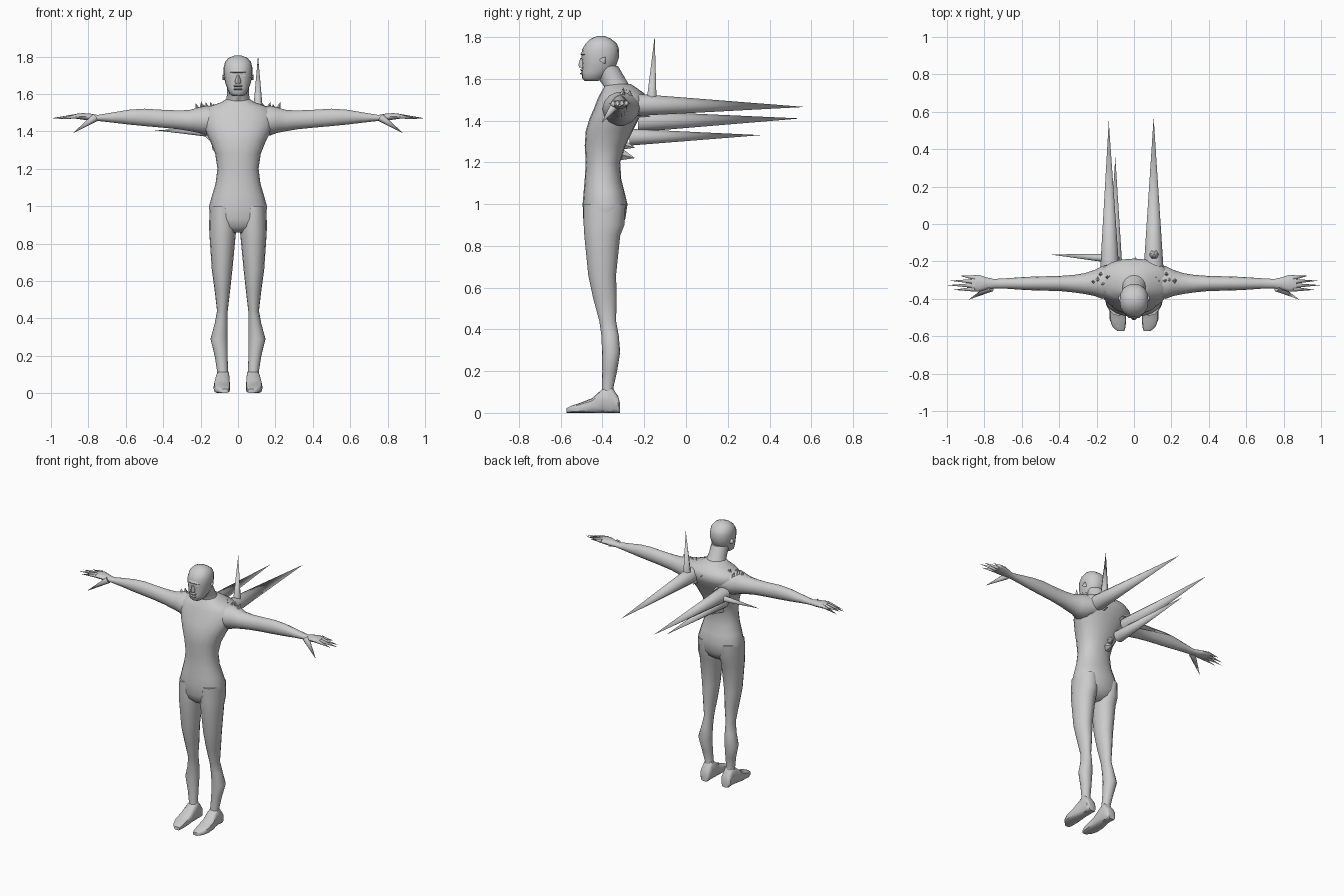
import bpy, bmesh, math, random
from mathutils import Vector

random.seed(4)
grey = bpy.data.materials.new("grey")
grey.diffuse_color = (0.6, 0.6, 0.6, 1)


def finish(bm, name, angle=45):
    bmesh.ops.recalc_face_normals(bm, faces=bm.faces)
    me = bpy.data.meshes.new(name)
    bm.to_mesh(me)
    bm.free()
    me.materials.append(grey)
    ob = bpy.data.objects.new(name, me)
    bpy.context.collection.objects.link(ob)
    for o in bpy.context.selected_objects:
        o.select_set(False)
    ob.select_set(True)
    bpy.context.view_layer.objects.active = ob
    bpy.ops.object.shade_smooth_by_angle(angle=math.radians(angle))
    return ob


def loft(name, axis, rings, side=1, n=16, power=1.0):
    """Skin over rounded rings (t, a0, a1, b0, b1); a and b are the other two axes in order."""
    bm = bmesh.new()
    loops = []
    for t, a0, a1, b0, b1 in rings:
        loop = []
        for i in range(n):
            w = 2 * math.pi * i / n
            c, s = math.cos(w), math.sin(w)
            a = (a0 + a1) / 2 + (a1 - a0) / 2 * math.copysign(abs(c) ** power, c)
            b = (b0 + b1) / 2 + (b1 - b0) / 2 * math.copysign(abs(s) ** power, s)
            x, y, z = {"X": (t, a, b), "Y": (a, t, b), "Z": (a, b, t)}[axis]
            loop.append(bm.verts.new((x * side, y, z)))
        loops.append(loop)
    for p, q in zip(loops, loops[1:]):
        for i in range(n):
            j = (i + 1) % n
            bm.faces.new((p[i], p[j], q[j], q[i]))
    bm.faces.new(loops[0])
    bm.faces.new(loops[-1])
    return finish(bm, name)


def spike(name, base, tip, r, n=12, squash=1.0):
    """Cone from base to tip; squash thins its upright thickness."""
    base, tip = Vector(base), Vector(tip)
    d = (tip - base).normalized()
    up = Vector((0, 0, 1)) if abs(d.z) < 0.9 else Vector((0, 1, 0))
    u = d.cross(up).normalized()
    v = u.cross(d)
    bm = bmesh.new()
    ring = [bm.verts.new(base + u * r * math.cos(2 * math.pi * i / n)
                         + v * r * squash * math.sin(2 * math.pi * i / n)) for i in range(n)]
    top = bm.verts.new(tip)
    for i in range(n):
        bm.faces.new((ring[i], ring[(i + 1) % n], top))
    bm.faces.new(ring)
    return finish(bm, name, 60)


# Torso from crotch to base of neck: height, half width, front, back
torso = [(0.86, .05, -.45, -.35), (0.89, .13, -.48, -.31), (0.93, .15, -.492, -.29),
         (1.0, .155, -.495, -.28), (1.06, .138, -.49, -.295), (1.12, .12, -.485, -.31),
         (1.2, .11, -.48, -.315), (1.28, .122, -.485, -.29), (1.35, .15, -.48, -.255),
         (1.41, .18, -.462, -.225), (1.46, .2, -.44, -.195), (1.5, .195, -.425, -.185),
         (1.53, .165, -.41, -.2), (1.555, .09, -.395, -.235), (1.575, .06, -.385, -.265)]
loft("torso", "Z", [(z, -w, w, f, b) for z, w, f, b in torso], n=20, power=0.9)

# Neck and head
neck = [(1.52, .085, -.4, -.23), (1.56, .065, -.39, -.265), (1.6, .058, -.42, -.29),
        (1.66, .058, -.44, -.325)]
loft("neck", "Z", [(z, -w, w, f, b) for z, w, f, b in neck])
head = [(1.59, .03, -.485, -.42), (1.603, .047, -.498, -.39), (1.63, .058, -.5, -.36),
        (1.66, .069, -.497, -.335), (1.7, .076, -.5, -.322), (1.74, .077, -.498, -.32),
        (1.77, .07, -.48, -.332), (1.792, .052, -.455, -.36), (1.805, .02, -.425, -.39)]
loft("head", "Z", [(z, -w, w, f, b) for z, w, f, b in head], power=0.9)
loft("nose", "Z", [(1.655, -.014, .014, -.512, -.48), (1.668, -.016, .016, -.515, -.48),
                   (1.7, -.008, .008, -.506, -.48)], n=8)
loft("brow", "Z", [(1.708, -.045, .045, -.495, -.44), (1.718, -.05, .05, -.506, -.44),
                   (1.73, -.045, .045, -.498, -.44)], n=12)
for z in (1.625, 1.643):
    loft("lip", "Z", [(z - .005, -.024, .024, -.503, -.47), (z, -.026, .026, -.509, -.47),
                      (z + .005, -.024, .024, -.503, -.47)], n=10)

# Limbs, hands and feet, mirrored
leg = [(1.0, .02, .15, -.49, -.29), (0.9, .006, .155, -.49, -.295), (0.85, .012, .153, -.487, -.315),
       (0.66, .03, .14, -.468, -.335), (0.55, .042, .125, -.445, -.332), (0.44, .055, .112, -.415, -.335),
       (0.37, .055, .125, -.405, -.322), (0.29, .055, .147, -.402, -.315), (0.2, .056, .125, -.401, -.33),
       (0.12, .053, .112, -.402, -.348), (0.05, .05, .112, -.41, -.33)]
foot = [(-.315, .055, .105, .0, .04), (-.325, .046, .116, .0, .08), (-.36, .045, .114, .0, .13),
        (-.4, .044, .12, .0, .115), (-.45, .042, .13, .0, .07), (-.51, .042, .13, .0, .047),
        (-.55, .045, .115, .0, .034), (-.572, .052, .09, .0, .022)]
arm = [(.1, -.39, -.21, 1.4, 1.53), (.17, -.4, -.225, 1.375, 1.538), (.21, -.385, -.245, 1.39, 1.53),
       (.26, -.375, -.262, 1.4, 1.515), (.32, -.366, -.272, 1.41, 1.513), (.4, -.358, -.278, 1.418, 1.516),
       (.5, -.356, -.28, 1.427, 1.522), (.58, -.353, -.283, 1.435, 1.517), (.68, -.346, -.29, 1.447, 1.5),
       (.75, -.344, -.294, 1.455, 1.488), (.79, -.35, -.285, 1.455, 1.495),
       (.83, -.362, -.272, 1.462, 1.498), (.87, -.36, -.275, 1.468, 1.492)]
# Finger: base y, tip x, tip y, tip z
fingers = [(-.348, .965, -.352, 1.465), (-.329, 1.0, -.327, 1.468),
           (-.307, .985, -.303, 1.472), (-.287, .93, -.277, 1.478)]
for s, label in ((1, "left"), (-1, "right")):
    loft(label + "_leg", "Z", leg, s)
    loft(label + "_foot", "Y", foot, s, n=12, power=0.6)
    loft(label + "_arm", "X", arm, s, n=14)
    for y, tx, ty, tz in fingers:
        spike(label + "_finger", (s * .85, y, 1.482), (s * tx, ty, tz), .0135, 8)
    spike(label + "_thumb", (s * .765, -.34, 1.472), (s * .885, -.405, 1.388), .022, 8)
    spike(label + "_eye", (s * .03, -.475, 1.697), (s * .03, -.503, 1.697), .018, 8)
    spike(label + "_ear", (s * .07, -.4, 1.685), (s * .082, -.385, 1.705), .018, 6)
    # Torn edges over the shoulders
    for i in range(6):
        x, y = .12 + .018 * i, -.27 - .02 * (i % 3)
        tip = (s * (x + random.uniform(-.01, .02)), y + random.uniform(-.02, .02),
               1.55 + random.uniform(-.008, .012))
        spike(label + "_torn_edge", (s * x, y, 1.505), tip, .02, 4)

# Torn edges down the back
for x, z in ((.0, 1.5), (-.09, 1.42), (-.05, 1.27), (-.04, 1.22), (.06, 1.43)):
    spike("back_torn_edge", (x, -.32, z + .02), (x + .01, -.245 if z < 1.3 else -.17, z), .035, 5)

# Large spikes through the back
spike("upper_spike", (.105, -.24, 1.475), (.105, .57, 1.465), .053)
spike("middle_spike", (-.13, -.23, 1.395), (-.135, .55, 1.41), .05)
spike("lower_spike", (-.1, -.27, 1.32), (-.1, .36, 1.33), .04)
spike("upright_spike", (.107, -.165, 1.49), (.107, -.15, 1.805), .028, 6)
spike("side_spike", (-.12, -.185, 1.39), (-.455, -.162, 1.407), .024, 8)
